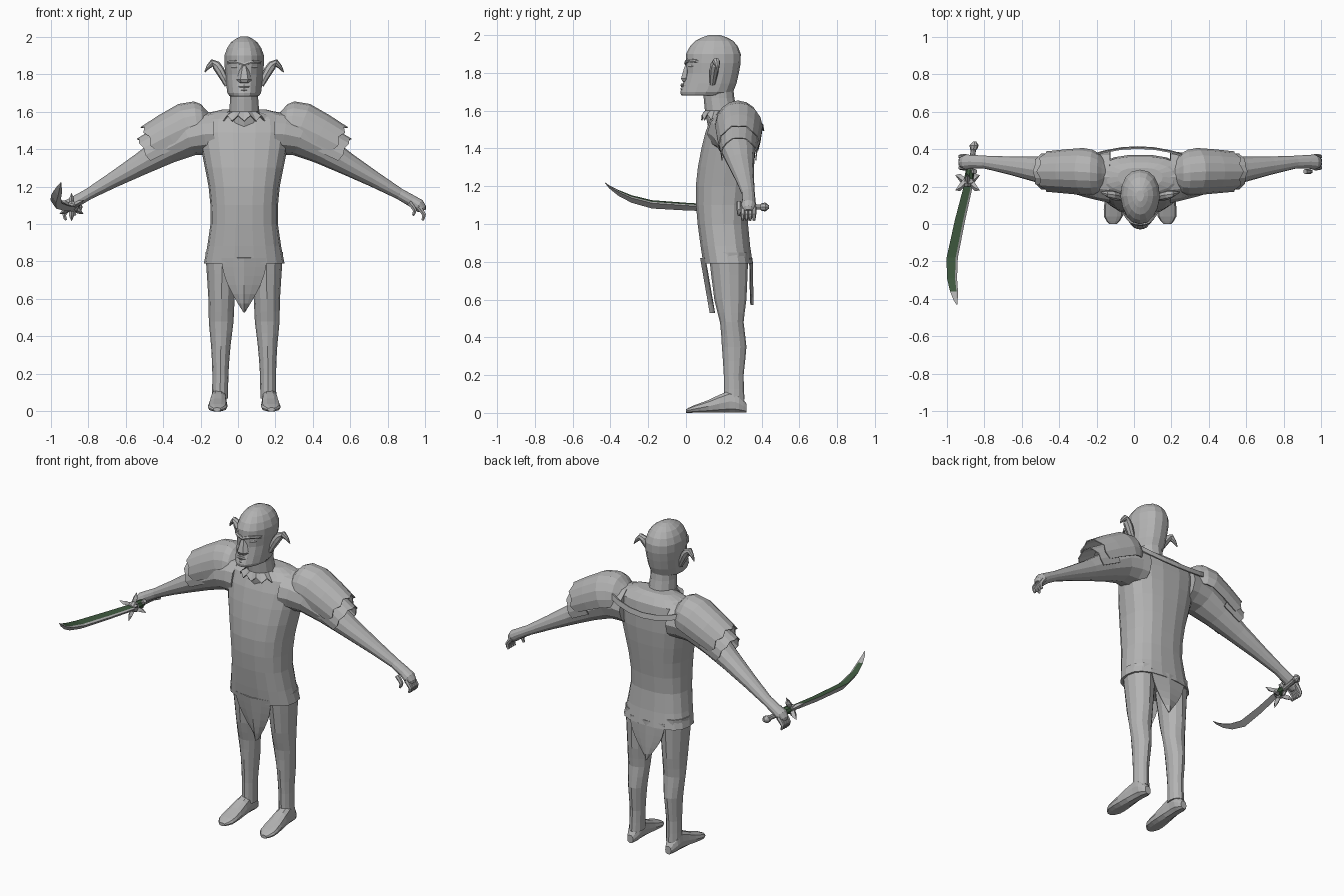
import bpy, bmesh
from math import sin, cos, pi, copysign
from mathutils import Vector as V

if "Cube" in bpy.data.objects:
    bpy.data.objects.remove(bpy.data.objects["Cube"])

CENTRE = 0.033  # centre line of the body
SIDES = ((1, "left"), (-1, "right"))


def material(name, rgb):
    mat = bpy.data.materials.new(name)
    mat.use_nodes = True
    mat.diffuse_color = (*rgb, 1)
    mat.node_tree.nodes["Principled BSDF"].inputs["Base Color"].default_value = (*rgb, 1)
    return mat


GREY = material("stone_grey", (0.45, 0.45, 0.45))
GREEN = material("dark_green", (0.05, 0.1, 0.05))


def smooth(rows):
    """Insert one spline midpoint between each pair of neighbouring rows."""
    result = []
    for i in range(len(rows) - 1):
        before, after = rows[max(i - 1, 0)], rows[min(i + 2, len(rows) - 1)]
        here, there = rows[i], rows[i + 1]
        result.append(here)
        result.append([(9 * (b + c) - a - d) / 16
                       for a, b, c, d in zip(before, here, there, after)])
    return result + [rows[-1]]


def loft(name, rings, closed=True, thickness=0, green_rule=None):
    """Skin a list of rings; green_rule(segment, side) marks the green faces."""
    bm = bmesh.new()
    verts = [[bm.verts.new(point) for point in ring] for ring in rings]
    count = len(rings[0])
    for i in range(len(rings) - 1):
        for j in range(count if closed else count - 1):
            k = (j + 1) % count
            face = bm.faces.new((verts[i][j], verts[i][k], verts[i + 1][k], verts[i + 1][j]))
            if green_rule:
                face.material_index = int(green_rule(i, j))
    if closed:
        bm.faces.new(verts[0])
        bm.faces.new(verts[-1])
    bmesh.ops.recalc_face_normals(bm, faces=bm.faces[:])
    mesh = bpy.data.meshes.new(name)
    bm.to_mesh(mesh)
    bm.free()
    mesh.materials.append(GREY)
    mesh.materials.append(GREEN)
    part = bpy.data.objects.new(name, mesh)
    bpy.context.collection.objects.link(part)
    if thickness:
        part.modifiers.new("Thickness", "SOLIDIFY").thickness = thickness


def oval(centre, u, v, count, power=1, arc=None):
    """Points round an ellipse; a power below one makes it boxier."""
    start, end = arc or (0, 2 * pi)
    steps = count - 1 if arc else count
    points = []
    for i in range(count):
        angle = start + (end - start) * i / steps
        a, b = [copysign(abs(t) ** power, t) for t in (cos(angle), sin(angle))]
        points.append(V(centre) + V(u) * a + V(v) * b)
    return points


def stack(name, rows, count, x=CENTRE, lean=0, power=1, taper=0):
    """Upright loft; rows are (height, half width, front, back)."""
    rings = []
    for z, width, front, back in smooth(rows):
        middle, depth = (front + back) / 2, (back - front) / 2
        ring = oval((0, middle, z), (width, 0, 0), (0, depth, 0), count, power)
        for point in ring:
            point.x *= 1 - taper * max(0, (middle - point.y) / depth)
            point.x += x + lean * z
        rings.append(ring)
    loft(name, rings)


def limb(name, rows, side, count=6, flat=1, arc=None, zigzag=0, thickness=0):
    """Sideways tube mirrored by side; rows are (x, y, z, radius)."""
    rows = smooth(rows)
    rings = []
    for i, (x, y, z, radius) in enumerate(rows):
        a, b = rows[max(i - 1, 0)], rows[min(i + 1, len(rows) - 1)]
        along = V((side * (b[0] - a[0]), 0, b[2] - a[2])).normalized()
        up = V((-along.z * side, 0, along.x * side)) * radius
        rings.append(oval((CENTRE + side * x, y, z), (0, radius * flat, 0), up, count, arc=arc))
    for point in rings[-1][1::2]:
        point += along * zigzag
    loft(name, rings, arc is None, thickness)


# Tunic, neck and head
stack("tunic", [(.79, .215, .09, .355), (1, .18, .06, .33), (1.2, .19, .05, .35),
                (1.4, .23, .08, .37), (1.56, .24, .13, .36), (1.61, .12, .2, .3)], 18, power=.8)
stack("neck", [(1.5, .12, .12, .33), (1.6, .08, .1, .27), (1.72, .075, .09, .25)], 12)
stack("head", [(1.68, .07, -.02, .2), (1.7, .09, -.03, .25), (1.8, .1, 0, .28),
               (1.9, .105, 0, .29), (1.97, .07, .05, .25), (2, .02, .12, .18)],
      16, power=.9, taper=.15)

# Face
stack("nose", [(1.75, .02, -.01, .03), (1.77, .04, -.03, .03), (1.86, .01, 0, .03)], 6)
for z in (1.715, 1.735):
    limb("lip", [(-.04, 0, z, .004), (0, -.02, z, .01), (.04, 0, z, .004)], 1)
for side, label in SIDES:
    limb(label + "_brow", [(0, 0, 1.85, .01), (.05, .01, 1.866, .01), (.09, .06, 1.86, .01)], side)
    limb(label + "_eye", [(.02, .02, 1.833, .004), (.04, .02, 1.835, .01),
                          (.07, .04, 1.835, .004)], side)
    limb(label + "_ear", [(.09, .14, 1.74, .015), (.13, .15, 1.82, .025),
                          (.17, .16, 1.86, .02), (.21, .17, 1.81, .003)], side, 8)

# Ragged neckline
upper, lower = [], []
for i in range(13):
    angle = pi + pi * i / 12
    upper.append((CENTRE + .085 * cos(angle), .2 + .1 * sin(angle), 1.6))
    lower.append((CENTRE + .13 * cos(angle), .19 + .11 * sin(angle), 1.55 + .03 * (i % 2)))
loft("neckline", [upper, lower], closed=False, thickness=.006)

over_arm = (-.3, pi + .3)
for side, label in SIDES:
    # Arm, fingers and thumb
    limb(label + "_arm", [(.16, .25, 1.48, .12), (.3, .26, 1.46, .1), (.55, .29, 1.32, .06),
                          (.83, .33, 1.16, .03), (.93, .33, 1.1, .035), (.95, .33, 1.07, .02)],
         side, 12, flat=1.15)
    for i in range(5):
        y = .28 + .02 * i
        back = 0 if i else .05
        name = label + ("_finger" if i else "_thumb")
        limb(name, [(.93 - back, y, 1.09 + back / 2, .014), (.96 - back, y, 1.05 + back / 2, .012),
                    (.95 - back, y, 1.02 + back / 2, .007)], side)

    # Layered shoulder guard
    limb(label + "_upper_shoulder_guard",
         [(.17, .27, 1.53, .06), (.22, .27, 1.52, .12), (.3, .28, 1.51, .14), (.48, .28, 1.42, .12)],
         side, 11, flat=.9, arc=over_arm, zigzag=.02, thickness=.006)
    limb(label + "_lower_shoulder_guard", [(.4, .28, 1.425, .115), (.515, .28, 1.365, .107)],
         side, 11, flat=.9, arc=over_arm, zigzag=.01, thickness=.006)

    # Leg and bare foot
    stack(label + "_leg", [(.85, .09, .12, .33), (.6, .07, .15, .32), (.48, .066, .18, .305),
                           (.35, .052, .19, .32), (.2, .043, .2, .305), (.07, .043, .2, .31)],
          12, x=CENTRE + .13 * side, lean=-.015 * side)
    sole = smooth([(.32, .02, .05), (.28, .04, .1), (.23, .04, .12),
                   (.12, .05, .07), (.04, .05, .04), (0, .02, .02)])
    loft(label + "_foot", [oval((CENTRE + side * (.145 - .04 * y), y, height / 2),
                                (width, 0, 0), (0, 0, height / 2), 10, power=.8)
                           for y, width, height in sole])


# Loincloth flaps
def flap(name, top_y, tip_y, tip_z, bend):
    top_z, steps = .82, 6
    rows = []
    for i in range(steps + 1):
        t = i / steps
        width = .12 * cos(t * pi / 2)
        y, z = top_y + (tip_y - top_y) * t, top_z + (tip_z - top_z) * t
        rows.append([(CENTRE + width * k / 2, y + bend * abs(k), z) for k in range(-2, 3)])
    loft(name, rows, closed=False, thickness=.005)


flap("front_flap", .08, .13, .53, .012)
flap("back_flap", .353, .358, .57, -.007)

# Strap hanging across the back between the shoulder guards
strap = []
for i in range(-3, 4):
    t = i / 3
    x, y, z = .02 + .27 * t, .415 - .05 * t * t, 1.51 + .05 * t * t
    strap.append([(x, y, z - .016), (x, y - .006, z + .016)])
loft("back_strap", strap, closed=False, thickness=.008)

# Curved sword: wedge blade with a green upper face and a plain tip
wedge = ((-.03, .016), (.018, .008), (.03, 0), (0, -.028))
path = smooth([(-.885, .2, 1.09, .8), (-.97, -.18, 1.11, 1),
               (-.96, -.36, 1.17, .7), (-.945, -.43, 1.22, .08)])
loft("sword_blade", [[(x + dx * size, y, z + dz * size) for dx, dz in wedge]
                     for x, y, z, size in path], green_rule=lambda i, j: j == 0 and i < 4)


def hilt_part(name, rows, green=False):
    """Round part on the hilt axis; rows are (y, radius)."""
    loft(name, [oval((.16 * y - .92, y, 1.09), (radius, 0, 0), (0, 0, radius), 8)
                for y, radius in rows], green_rule=lambda i, j: green)


hilt_part("sword_handle", [(.4, .014), (.2, .018)])
hilt_part("sword_pommel", [(.44, .008), (.42, .024), (.4, .02), (.39, .01)])
hilt_part("sword_grip_wrap", [(.29, .023), (.24, .025)], green=True)
hilt_part("guard_hub", [(.25, .02), (.22, .034), (.2, .02)])

# Spiked guard, leaning forward and back in turn
hub = V((-.888, .225, 1.09))
for i in range(6):
    angle = pi / 6 + i * pi / 3
    out = V((cos(angle), 0, sin(angle)))
    broad, thin = V((0, .022, 0)), V((-sin(angle), 0, cos(angle))) * .014
    tip = out * .075 + V((0, .035 if i % 2 else -.045, 0))
    loft("guard_spike", [oval(hub + out * .015, broad, thin, 4),
                         oval(hub + tip * .6, broad, thin, 4),
                         oval(hub + tip, broad * .05, thin * .05, 4)])
